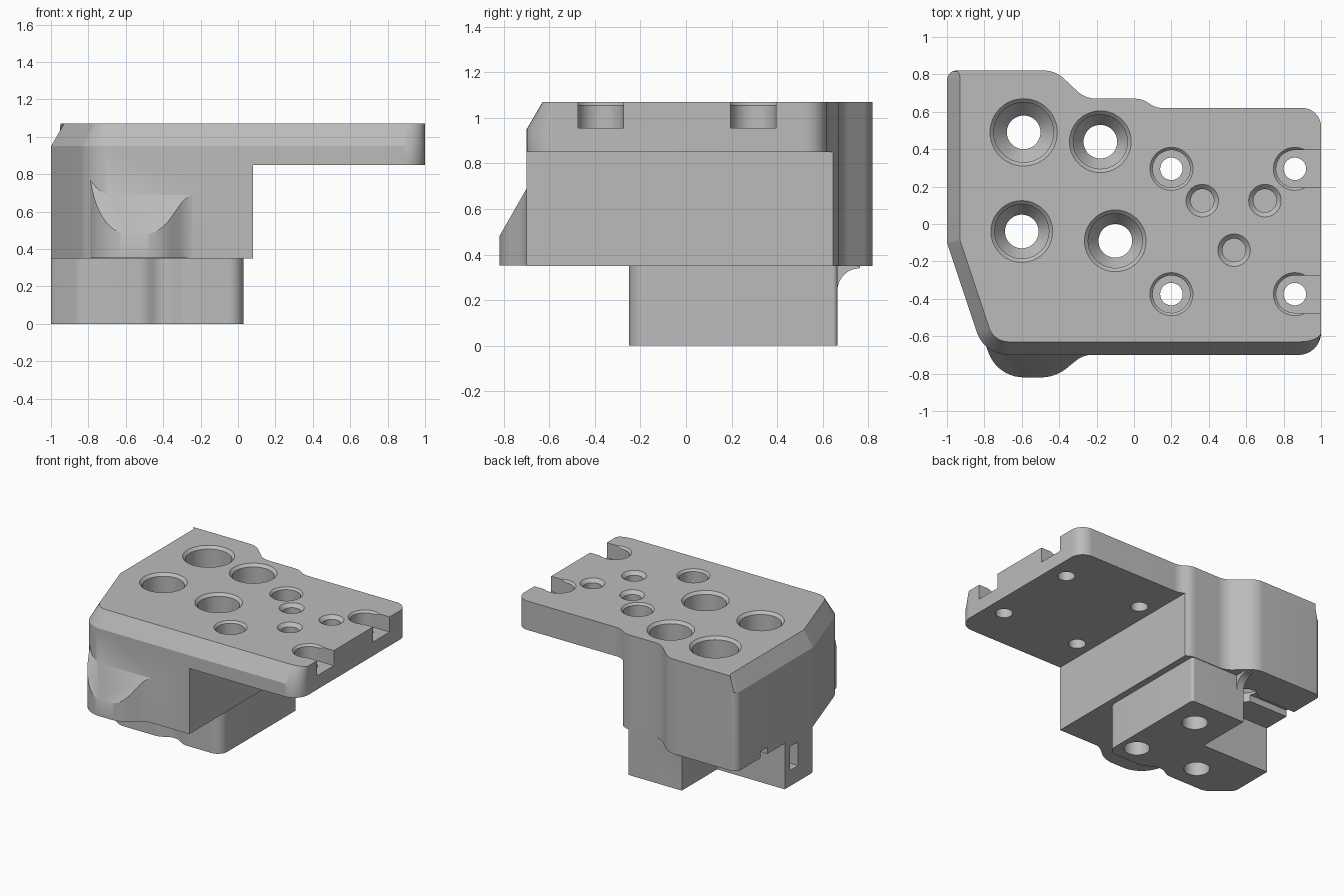
import bpy, bmesh, math
from mathutils import Vector

if "Cube" in bpy.data.objects:
    bpy.data.objects.remove(bpy.data.objects["Cube"])

grey = bpy.data.materials.new("machined_grey")
grey.use_nodes = True
grey.diffuse_color = (0.5, 0.5, 0.5, 1)
grey.node_tree.nodes["Principled BSDF"].inputs["Base Color"].default_value = (0.5, 0.5, 0.5, 1)


def finish(bm, name):
    bmesh.ops.recalc_face_normals(bm, faces=bm.faces)
    mesh = bpy.data.meshes.new(name)
    bm.to_mesh(mesh)
    bm.free()
    obj = bpy.data.objects.new(name, mesh)
    obj.data.materials.append(grey)
    bpy.context.collection.objects.link(obj)
    return obj


def rounded(corners, steps=10):
    """Outline from (x, y, radius) corners, each replaced by a tangent arc."""
    out = []
    for i, (x, y, r) in enumerate(corners):
        p = Vector((x, y))
        a = (Vector(corners[i - 1][:2]) - p).normalized()
        b = (Vector(corners[(i + 1) % len(corners)][:2]) - p).normalized()
        if r == 0:
            out.append(p)
            continue
        half = a.angle(b) / 2
        centre = p + (a + b).normalized() * (r / math.sin(half))
        start = p + a * (r / math.tan(half)) - centre
        end = p + b * (r / math.tan(half)) - centre
        sweep = math.pi - 2 * half
        for k in range(steps + 1):
            t = k / steps
            out.append(centre + (start * math.sin((1 - t) * sweep)
                                 + end * math.sin(t * sweep)) / math.sin(sweep))
    return out


def loft(name, rings):
    """Closed solid through matching rings of 3D points."""
    bm = bmesh.new()
    loops = [[bm.verts.new(p) for p in ring] for ring in rings]
    n = len(loops[0])
    for low, high in zip(loops, loops[1:]):
        for i in range(n):
            j = (i + 1) % n
            bm.faces.new((low[i], low[j], high[j], high[i]))
    bm.faces.new(loops[0][::-1])
    bm.faces.new(loops[-1])
    return finish(bm, name)


def level(outline, z):
    return [(p.x, p.y, z) for p in outline]


def prism(name, outline, z0, z1):
    return loft(name, [level(outline, z0), level(outline, z1)])


def box(name, x0, x1, y0, y1, z0, z1):
    pts = [Vector(p) for p in ((x0, y0), (x1, y0), (x1, y1), (x0, y1))]
    return prism(name, pts, z0, z1)


def turned(name, x, y, profile, sides=48):
    """Round cutter from (radius, z) steps, bottom to top."""
    rings = [[(x + r * math.cos(k * math.tau / sides),
               y + r * math.sin(k * math.tau / sides), z) for k in range(sides)]
             for r, z in profile]
    return loft(name, rings)


def combine(target, tool, operation):
    mod = target.modifiers.new(operation, "BOOLEAN")
    mod.operation = operation
    mod.solver = "EXACT"
    mod.object = tool
    bpy.context.view_layer.objects.active = target
    bpy.ops.object.modifier_apply(modifier=mod.name)
    bpy.data.objects.remove(tool)


TOP = 1.07

# Main body: plate outline with a tall chamfer along front and right side
outline = rounded([(1, -.7, .12), (1, .62, .1), (.12, .62, .12), (.04, .67, .12),
                   (-.26, .67, .15), (-.42, .82, .15), (-1, .82, .05),
                   (-1, -.1, .08), (-.8, -.7, .18)])
slope = []
for i, p in enumerate(outline):
    along = outline[(i + 1) % len(outline)] - outline[i - 1]
    normal = Vector((along.y, -along.x)).normalized()
    slope.append(p + .07 * Vector((max(0, -normal.x), max(0, -normal.y))))
body = loft("mounting_block", [level(outline, .35), level(outline, .95), level(slope, TOP)])

# Open space below the overhanging plate
combine(body, box("plate_gap", .08, 1.2, -1, 1, .2, .85), "DIFFERENCE")

# Front bulge with a slanted top
bulge = rounded([(-.81, -.6, 0), (-.73, -.82, .2), (-.42, -.82, .22),
                 (-.27, -.698, .15), (-.1, -.698, 0), (-.1, -.6, 0)])
lid = [(p.x, p.y, .69 + (p.y + .7) * 1.75) for p in bulge]
combine(body, loft("front_bulge", [level(bulge, .352), lid]), "UNION")

# L-shaped foot with a wavy front
foot = rounded([(.03, -.25, .08), (.03, .665, .02), (-.43, .665, 0), (-.43, .24, 0),
                (-1, .24, 0), (-1, -.1, .06), (-.84, -.24, .12), (-.5, -.24, .12),
                (-.4, -.18, .1), (-.28, -.25, .12)])
combine(body, prism("foot", foot, 0, .4), "UNION")

# Concave fillet behind the foot
fillet = box("foot_fillet", -.429, -.37, .6, .765, .24, .37)
bpy.context.view_layer.update()
rod = turned("fillet_rod", 0, 0, [(.1, -.2), (.1, .2)])
rod.rotation_euler = (0, math.pi / 2, 0)
rod.location = (-.4, .765, .24)
bpy.context.view_layer.update()
combine(fillet, rod, "DIFFERENCE")
combine(body, fillet, "UNION")

# Four deep screw holes with conical seats
for x, y, r in ((-.59, .49, .16), (-.18, .44, .145), (-.6, -.04, .145), (-.1, -.09, .145)):
    combine(body, turned("deep_hole", x, y, [
        (.09, -.1), (.09, .42), (r, .5), (r, TOP - .02), (r + .02, TOP), (r + .02, TOP + .1)]),
        "DIFFERENCE")

# Four plate holes with flat seats, the outer pair open to the side
for y in (.295, -.375):
    for x in (.2, .86):
        combine(body, turned("plate_hole", x, y, [
            (.06, .7), (.06, .955), (.1, .955), (.1, TOP - .015),
            (.115, TOP), (.115, TOP + .1)]), "DIFFERENCE")
    combine(body, box("side_opening", .86, 1.1, y - .1, y + .1, .955, 1.2), "DIFFERENCE")

# Three small blind holes
for x, y in ((.365, .125), (.7, .125), (.535, -.14)):
    combine(body, turned("blind_hole", x, y, [
        (.062, .95), (.062, TOP - .025), (.087, TOP), (.087, TOP + .1)]), "DIFFERENCE")

# Underside slot and notch in the end of the foot
combine(body, box("under_slot", -1.1, -.59, .45, .53, .2, .4), "DIFFERENCE")
combine(body, box("foot_notch", -1.1, -.9, .08, .18, .12, .3), "DIFFERENCE")

bpy.ops.object.select_all(action="DESELECT")
body.select_set(True)
bpy.context.view_layer.objects.active = body
bpy.ops.object.shade_smooth_by_angle(angle=math.radians(30))
